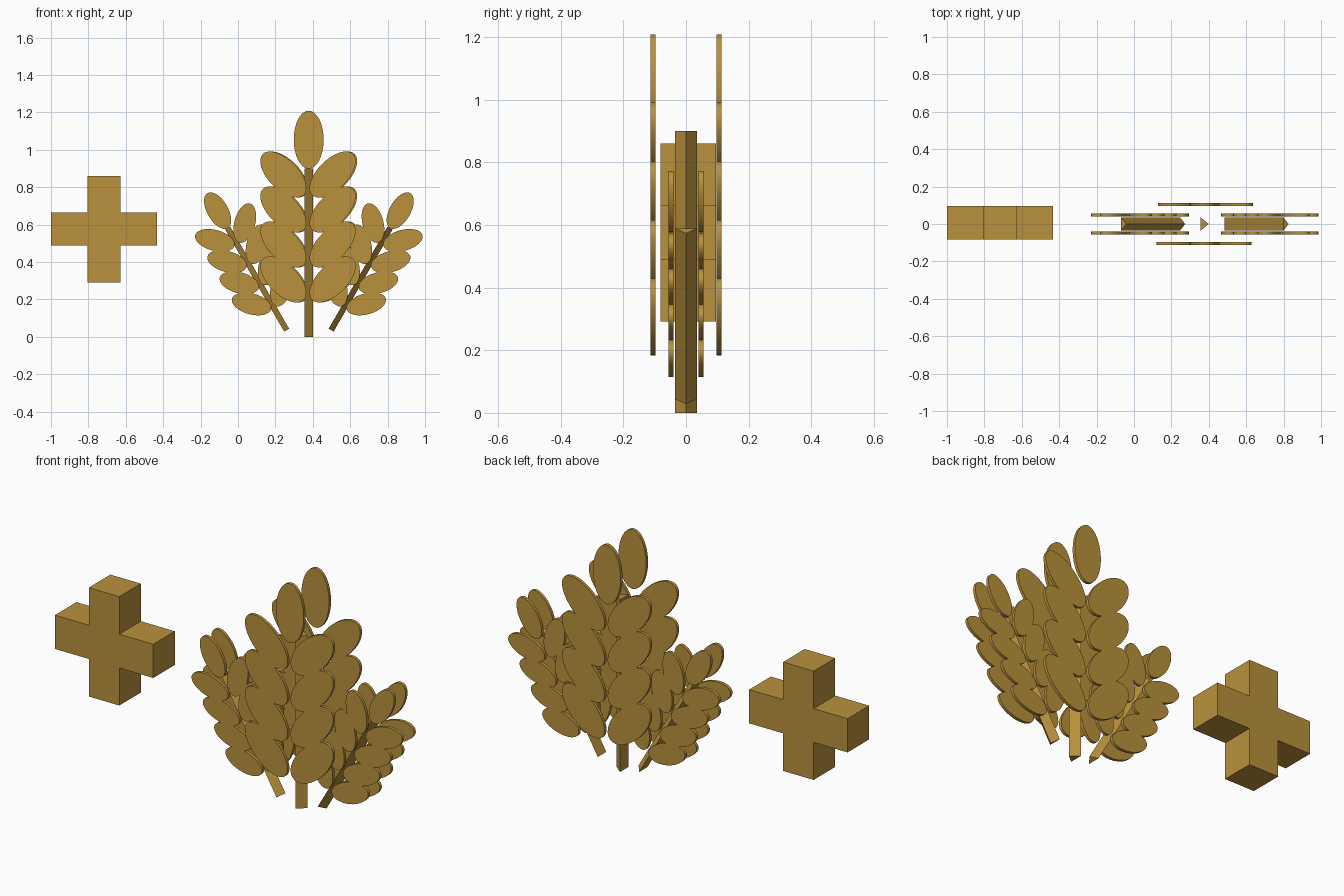
import bpy, bmesh, math
from mathutils import Matrix, Vector

if "Cube" in bpy.data.objects:
    bpy.data.objects.remove(bpy.data.objects["Cube"])

gold = bpy.data.materials.new("antique gold")
gold.diffuse_color = (0.49, 0.285, 0.045, 1)
gold.use_nodes = True
gold.node_tree.nodes["Principled BSDF"].inputs["Base Color"].default_value = gold.diffuse_color


def finish(name, bm, matrix=Matrix(), smooth=False):
    """Turn a bmesh into a gold object, with the placement baked in."""
    bm.transform(matrix)
    bmesh.ops.recalc_face_normals(bm, faces=bm.faces[:])
    me = bpy.data.meshes.new(name)
    bm.to_mesh(me)
    bm.free()
    me.materials.append(gold)
    ob = bpy.data.objects.new(name, me)
    bpy.context.collection.objects.link(ob)
    if smooth:
        bpy.ops.object.select_all(action='DESELECT')
        ob.select_set(True)
        bpy.context.view_layer.objects.active = ob
        bpy.ops.object.shade_smooth_by_angle(angle=math.radians(30))
    return ob


def prism(bm, points, vec):
    """Extrude a flat outline along a vector."""
    face = bm.faces.new([bm.verts.new(p) for p in points])
    new = bmesh.ops.extrude_face_region(bm, geom=[face])["geom"]
    verts = [g for g in new if isinstance(g, bmesh.types.BMVert)]
    bmesh.ops.translate(bm, vec=vec, verts=verts)


def leaf(bm, x, y, z, tilt, a=0.155, b=0.08, thick=0.016, n=32):
    """Thin oval plate in the xz plane, tilted about y (positive leans right)."""
    c, s = math.cos(tilt), math.sin(tilt)
    pts = []
    for i in range(n):
        t = 2 * math.pi * i / n
        u, v = b * math.cos(t), a * math.sin(t)
        pts.append((x + u * c + v * s, y - thick / 2, z - u * s + v * c))
    prism(bm, pts, Vector((0, thick, 0)))


def sprig(name, base_x, base_z, lean, scale, layer_y, shift):
    """Triangular stem with a layer of paired leaves in front and behind."""
    place = (Matrix.Translation((base_x, 0, base_z))
             @ Matrix.Rotation(math.radians(lean), 4, 'Y')
             @ Matrix.Diagonal((scale, 1, scale, 1)))
    # stem: flat back on the left, ridge on the right
    bm = bmesh.new()
    prism(bm, [(-0.022, -0.035, 0), (0.022, 0, 0), (-0.022, 0.035, 0)],
          Vector((0, 0, 0.9)))
    finish(name + "_stem", bm, place)
    # leaves
    for side, label in ((-1, "front"), (1, "back")):
        bm = bmesh.new()
        y, dx = side * layer_y, side * shift
        leaf(bm, 0, y, 1.054, 0)
        for row in range(4):
            for s in (-1, 1):
                leaf(bm, s * 0.132 + dx, y, 0.307 + 0.187 * row,
                     s * math.radians(45))
        finish(f"{name}_{label}_leaves", bm, place, smooth=True)


sprig("centre_sprig", 0.378, 0, 0, 1.0, 0.105, 0.004)
sprig("left_sprig", 0.26, 0.036, -30, 0.7, 0.048, 0)
sprig("right_sprig", 0.498, 0.036, 30, 0.7, 0.048, 0)

# cross: one quarter outline turned four times
bm = bmesh.new()
w, r = 0.088, 0.284
outline = []
for k in range(4):
    q = Matrix.Rotation(k * math.pi / 2, 2)
    for p in ((r, -w), (r, w), (w, w)):
        v = q @ Vector(p)
        outline.append((v.x - 0.716, -0.082, v.y + 0.576))
prism(bm, outline, Vector((0, 0.178, 0)))
finish("plus_cross", bm)
